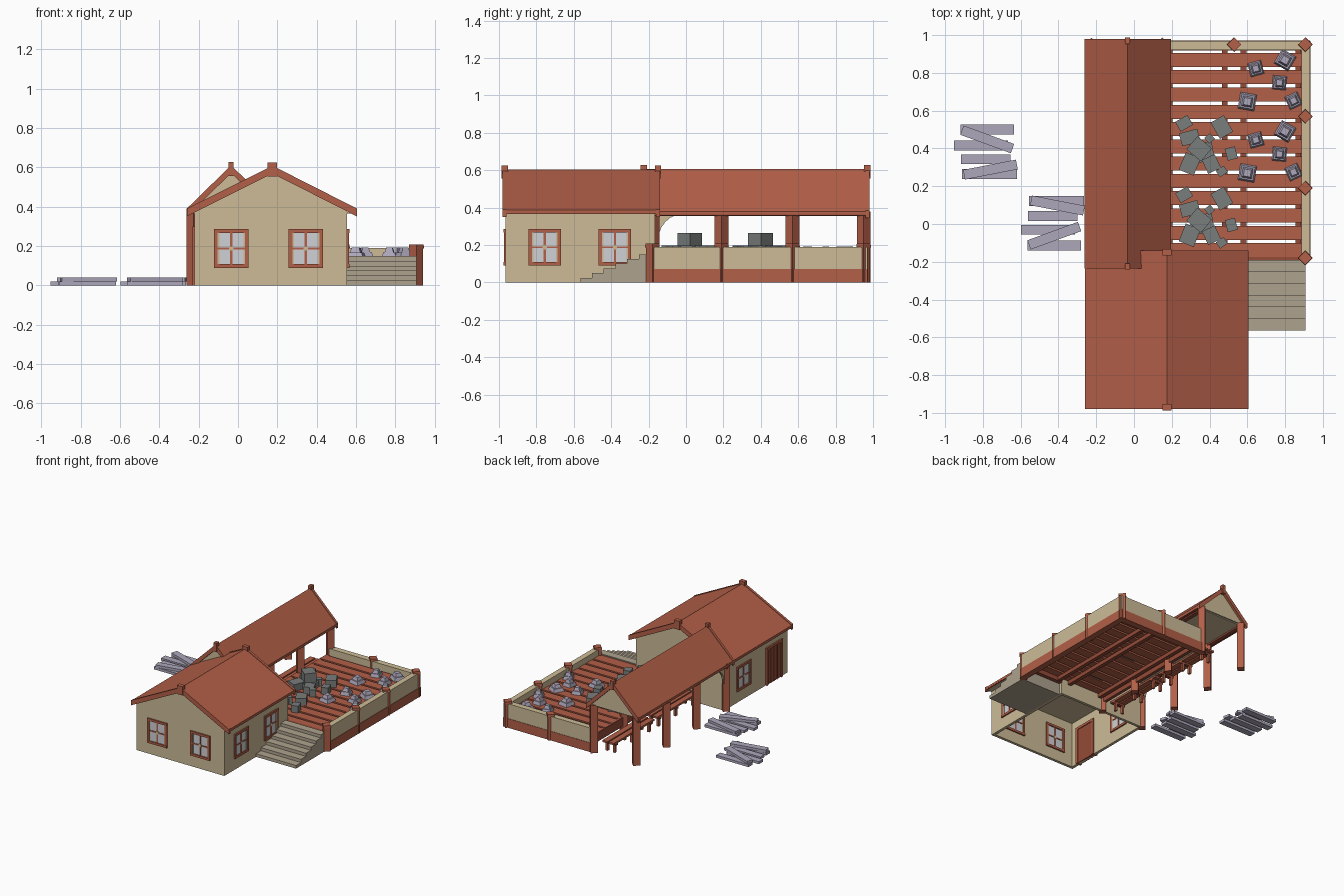
import bpy, bmesh, math
from mathutils import Matrix, Vector

if "Cube" in bpy.data.objects:
    bpy.data.objects.remove(bpy.data.objects["Cube"])


def material(name, rgb):
    m = bpy.data.materials.new(name)
    m.diffuse_color = (*rgb, 1)
    m.use_nodes = True
    m.node_tree.nodes["Principled BSDF"].inputs["Base Color"].default_value = m.diffuse_color
    return m


RED = material("clay red", (0.45, 0.115, 0.065))
TRIM = material("dark red trim", (0.30, 0.070, 0.040))
BEIGE = material("beige plaster", (0.61, 0.50, 0.31))
STAIR = material("worn stone", (0.42, 0.36, 0.27))
CRATE = material("dark grey", (0.19, 0.205, 0.20))
PALE = material("pale lilac grey", (0.42, 0.39, 0.50))
GLASS = material("window pane", (0.62, 0.64, 0.67))


def finish(name, bm, mat):
    bmesh.ops.recalc_face_normals(bm, faces=bm.faces)
    me = bpy.data.meshes.new(name)
    bm.to_mesh(me)
    bm.free()
    me.materials.append(mat)
    ob = bpy.data.objects.new(name, me)
    bpy.context.collection.objects.link(ob)
    return ob


def box(name, x0, x1, y0, y1, z0, z1, mat, rot=0):
    bm = bmesh.new()
    c = Vector(((x0 + x1) / 2, (y0 + y1) / 2, (z0 + z1) / 2))
    m = Matrix.Translation(c) @ Matrix.Rotation(math.radians(rot), 4, 'Z') @ \
        Matrix.Diagonal((x1 - x0, y1 - y0, z1 - z0, 1))
    bmesh.ops.create_cube(bm, size=1, matrix=m)
    return finish(name, bm, mat)


def cone(name, x, y, z0, z1, r0, r1, mat, rot=0):
    bm = bmesh.new()
    m = Matrix.Translation((x, y, (z0 + z1) / 2)) @ Matrix.Rotation(math.radians(rot), 4, 'Z')
    bmesh.ops.create_cone(bm, cap_ends=True, segments=4, radius1=r0, radius2=r1,
                          depth=z1 - z0, matrix=m)
    return finish(name, bm, mat)


def prism(name, pts, a, b, mat, axis='y'):
    """Extrude a side profile (u, z) along y or x from a to b."""
    bm = bmesh.new()
    f = bm.faces.new([bm.verts.new((u, a, z) if axis == 'y' else (a, u, z)) for u, z in pts])
    ext = bmesh.ops.extrude_face_region(bm, geom=[f])
    vs = [e for e in ext['geom'] if isinstance(e, bmesh.types.BMVert)]
    bmesh.ops.translate(bm, verts=vs, vec=(0, b - a, 0) if axis == 'y' else (b - a, 0, 0))
    return finish(name, bm, mat)


def window(u, wall, axis):
    """Window centred at u along the wall, going right through it."""
    def part(name, u0, u1, z0, z1, depth, mat):
        if axis == 'y':
            box(name, u0, u1, wall - depth, wall + depth, z0, z1, mat)
        else:
            box(name, wall - depth, wall + depth, u0, u1, z0, z1, mat)
    zc, w, h = 0.188, 0.087, 0.098
    part("window_pane", u - w + .01, u + w - .01, zc - h + .01, zc + h - .01, .0125, GLASS)
    for s in (-1, 1):
        a, b = sorted((s * w, s * (w - .018)))
        part("window_side_frame", u + a, u + b, zc - h, zc + h, .02, RED)
        a, b = sorted((s * (w - .018), s * (w - .026)))
        part("window_inner_side", u + a, u + b, zc - h + .018, zc + h - .018, .016, BEIGE)
        a, b = sorted((s * h, s * (h - .018)))
        part("window_end_frame", u - w, u + w, zc + a, zc + b, .022, RED)
    part("window_upright_bar", u - .006, u + .006, zc - h, zc + h, .017, RED)
    part("window_cross_bar", u - w, u + w, zc - .005, zc + .005, .017, RED)
    part("window_centre_block", u - .011, u + .011, zc - .011, zc + .011, .018, BEIGE)


def roof(name, xl, zl, xm, zm, xr, zr, y0, y1, half):
    """Chevron roof slab with barge boards and ridge finials."""
    def chevron(drop, lift):
        return [(xl, zl + lift), (xm, zm + lift), (xr, zr + lift),
                (xr, zr - drop), (xm, zm - drop), (xl, zl - drop)]
    prism(name, chevron(.018, 0), y0 + .01, y1 - .01, RED)
    for a, b in ((y0, y0 + .02), (y1 - .02, y1)):
        prism(name + "_barge_board", chevron(.036, .004), a, b, RED)
        ym = (a + b) / 2
        box(name + "_finial", xm - half, xm + half, ym - .017, ym + .017, zm - .05, zm + .02, RED)
    for x, z in ((xl + .012, zl), (xr - .012, zr)):
        box(name + "_eave_board", x - .01, x + .01, y0 + .02, y1 - .02, z - .022, z - .002, TRIM)


# House shell, open below, with a ceiling
L, R, F, B, T = -0.22, 0.555, -0.965, -0.165, 0.022
gable = [(L, 0), (R, 0), (R, .385), ((L + R) / 2 + .007, .585), (L, .385)]
prism("house_front_wall", gable, F, F + T, BEIGE)
prism("house_back_wall", gable, B - T, B, BEIGE)
box("house_left_wall", L, L + T, F + T, B - T, 0, .39, BEIGE)
box("house_right_wall", R - T, R, F + T, B - T, 0, .39, BEIGE)
box("house_ceiling", L - .03, R + .04, F, B, .365, .373, BEIGE)
roof("house_roof", -.26, .387, .175, .605, .605, .387, -.98, -.14, .024)
for x in (-.034, .345):
    window(x, F + T / 2, 'y')
for y in (-.755, -.38):
    window(y, R - T / 2, 'x')
window(-.41, L + T / 2, 'x')

# Door on the left wall
box("door", L - .004, L + T + .004, -.87, -.71, 0, .28, TRIM)
for y in (-.89, -.71):
    box("door_jamb", L - .012, L + T + .01, y, y + .02, 0, .30, RED)
box("door_lintel", L - .012, L + T + .01, -.89, -.69, .28, .30, RED)
for k in range(3):
    box("door_batten", L - .008, L, -.83 + k * .04, -.825 + k * .04, 0, .28, RED)

# Covered walkway: roof, gables, posts and beams
roof("walkway_roof", -.262, .385, -.035, .607, .197, .38, -.235, .98, .013)
for y in (-.21, .945):
    prism("walkway_gable", [(-.24, .375), (.17, .375), (-.035, .585)], y, y + .015, BEIGE)
box("walkway_ceiling", -.25, .185, B, .95, .368, .376, BEIGE)
ROWS = (-.18, .19, .57, .95)
for y in ROWS:
    for x in (-.225, .15):
        cone("walkway_post", x, y, 0, .38, .037, .037, RED)
for x in (-.225, .15):
    box("walkway_beam", x - .016, x + .016, B, .96, .355, .378, TRIM)
# Curved brace where the walkway meets the house
arc = [(-.02 - .13 * math.sin(t * math.pi / 12), .22 + .145 * math.cos(t * math.pi / 12))
       for t in range(7)]
prism("walkway_brace", arc + [(-.15, .365)], -.235, -.215, BEIGE, 'x')

# Long benches under the walkway
for y0, y1 in ((-.15, .36), (.40, .91)):
    for x in (.0, .055):
        box("bench_slat", x, x + .045, y0, y1, .075, .09, RED)
    for y in (y0 + .04, (y0 + y1) / 2, y1 - .04):
        box("bench_crosspiece", .0, .1, y - .01, y + .01, .06, .075, TRIM)
        for x in (.01, .075):
            box("bench_leg", x, x + .018, y - .01, y + .01, 0, .062, RED)

# Terrace floor: planks over joists
for k in range(12):
    y = -.175 + k * .0915
    box("floor_plank", .14, .89, y, y + .074, .125, .142, RED)
for x in (.19, .48, .58, .87):
    box("floor_joist", x - .015, x + .015, -.18, .93, .095, .125, TRIM)
box("floor_left_edge", .138, .162, -.165, .94, .07, .14, TRIM)

# Terrace parapet and its square corner-on posts
for name, z0, z1, g, mat in (("parapet_base", 0, .073, .003, RED), ("parapet_wall", .073, .19, 0, BEIGE)):
    box(name + "_right", .888 - g, .932 + g, -.18, .97, z0, z1, mat)
    box(name + "_back", .15, .932, .922 - g, .968 + g, z0, z1, mat)
box("front_sill", .55, .9, -.19, -.16, .09, .142, TRIM)
for x, y in [(.907, y) for y in ROWS] + [(.53, .95)]:
    cone("parapet_post", x, y, 0, .195, .034, .034, RED)
    cone("parapet_post_cap", x, y, .188, .207, .039, .037, RED)

# Stairs up to the terrace
steps = [(-.19, 0), (-.565, 0)]
for k in range(6):
    y = -.565 + k * .0625
    steps += [(y, .025 * (k + 1)), (y + .0625, .025 * (k + 1))]
prism("stairs", steps, R, .908, STAIR, 'x')

# Two heaps of dark blocks: x, y, width, depth, turn, base height
BLOCKS = ((.265, .155, .075, .06, 30, .142), (.295, .08, .1, .07, 15, .142),
          (.345, .02, .1, .09, -40, .19), (.465, .135, .08, .1, 30, .142),
          (.4, .075, .04, .04, 40, .142), (.515, -.005, .055, .065, 15, .142),
          (.295, -.06, .085, .1, -22, .142), (.41, -.06, .075, .08, 25, .142),
          (.465, -.1, .05, .04, 35, .142), (.36, .0, .12, .1, 10, .132))
# Two sets of tapered stones: x, y, turn
STONES = ((.80, .49, 15), (.645, .445, 60), (.77, .37, 40), (.6, .27, 35), (.845, .275, 70))
for dy in (0, .378):
    for x, y, w, d, turn, z in BLOCKS:
        box("dark_block", x - w / 2, x + w / 2, y + dy - d / 2, y + dy + d / 2,
            z, z + (.074 if z > .18 else .055), CRATE, turn)
    for k, (x, y, turn) in enumerate(STONES):
        r = .062 if k in (0, 3) else .052
        cone("stone_base", x, y + dy, .142, .168, r, r * .8, PALE, turn)
        cone("stone_top", x, y + dy, .168, .193, r * .62, r * .42, PALE, turn)

# Two stacks of loose boards on the ground; the second is mirrored
BOARDS = ((-.777, .117, .285, 0, 0), (-.81, .033, .285, 0, 0), (-.785, -.04, .26, 0, 0),
          (-.765, -.118, .29, 0, 0), (-.777, .065, .285, -20, 1), (-.76, -.095, .285, 11, 1))
for dx, dy, s in ((0, .383, 1), (.355, .003, -1)):
    for x, y, length, turn, layer in BOARDS:
        cx, cy, z = x + dx, dy + s * y, layer * .02
        box("loose_board", cx - length / 2, cx + length / 2, cy - .026, cy + .026,
            z, z + .02, PALE, s * turn)
